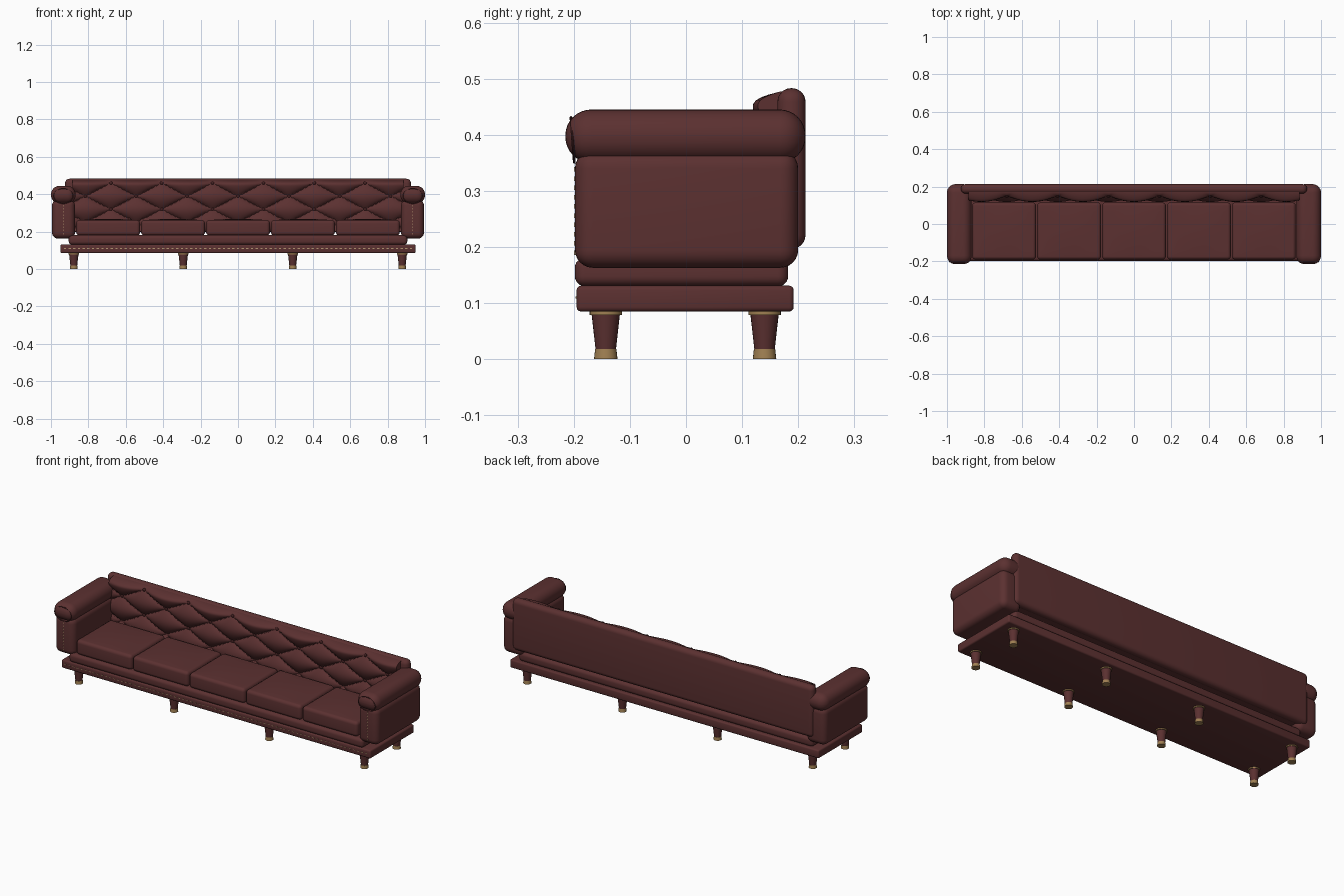
import bpy, bmesh, math
from mathutils import Matrix

if "Cube" in bpy.data.objects:
    bpy.data.objects.remove(bpy.data.objects["Cube"])


def material(name, rgb):
    m = bpy.data.materials.new(name)
    m.diffuse_color = (*rgb, 1)
    m.use_nodes = True
    m.node_tree.nodes["Principled BSDF"].inputs["Base Color"].default_value = m.diffuse_color
    return m


LEATHER = material("burgundy leather", (0.105, 0.030, 0.030))
DARK = material("dark burgundy", (0.060, 0.016, 0.017))
BRASS = material("brass", (0.35, 0.215, 0.085))
THREAD = material("tan thread", (0.45, 0.30, 0.16))


def finish(bm, name, mat):
    bmesh.ops.recalc_face_normals(bm, faces=bm.faces)
    me = bpy.data.meshes.new(name)
    bm.to_mesh(me)
    bm.free()
    me.materials.append(mat)
    ob = bpy.data.objects.new(name, me)
    bpy.context.collection.objects.link(ob)
    bpy.ops.object.select_all(action='DESELECT')
    ob.select_set(True)
    bpy.context.view_layer.objects.active = ob
    bpy.ops.object.shade_smooth_by_angle(angle=math.radians(35))
    return ob


def add_box(bm, lo, hi):
    c = [(a + b) / 2 for a, b in zip(lo, hi)]
    s = [b - a for a, b in zip(lo, hi)]
    bmesh.ops.create_cube(bm, size=1, matrix=Matrix.Translation(c) @ Matrix.Diagonal((*s, 1)))


def box(name, lo, hi, radius, mat=LEATHER, segments=6, crown=0):
    bm = bmesh.new()
    add_box(bm, lo, hi)
    bmesh.ops.bevel(bm, geom=bm.edges[:], offset=radius, segments=segments,
                    profile=0.5, affect='EDGES', clamp_overlap=True)
    if crown:  # pillow the upper half
        top = [f for f in bm.faces if f.normal.z > 0.99]
        bmesh.ops.subdivide_edges(bm, edges=list({e for f in top for e in f.edges}),
                                  cuts=7, use_grid_fill=True)
        for v in bm.verts:
            if v.co.z > hi[2] - 1e-4:
                u = (v.co.x - lo[0] - radius) / (hi[0] - lo[0] - 2 * radius) * 2 - 1
                w = (v.co.y - lo[1] - radius) / (hi[1] - lo[1] - 2 * radius) * 2 - 1
                v.co.z += crown * max(0, 1 - u * u) * max(0, 1 - w * w)
    return finish(bm, name, mat)


def cone(name, x, y, z0, z1, r0, r1, mat):
    bm = bmesh.new()
    bmesh.ops.create_cone(bm, cap_ends=True, segments=24, radius1=r0, radius2=r1, depth=z1 - z0,
                          matrix=Matrix.Translation((x, y, (z0 + z1) / 2)))
    finish(bm, name, mat)


# plinth, upper base and back
box("plinth", (-0.95, -0.195, 0.085), (0.95, 0.192, 0.131), 0.008, segments=3)
box("upper_base", (-0.905, -0.198, 0.130), (0.905, 0.182, 0.181), 0.018)
box("back", (-0.925, 0.163, 0.197), (0.925, 0.213, 0.483), 0.024)

# five seat cushions
for i in range(5):
    x = -0.868 + 0.3472 * i
    box(f"seat_cushion_{i + 1}", (x + 0.003, -0.190, 0.179), (x + 0.344, 0.115, 0.262),
        0.018, crown=0.006)

# diamond tufted panel
PX, PZ, ZB = 0.272, 0.14, 0.46


def tuft_y(x, z):
    u = (x - PX / 2) / PX + (z - ZB) / PZ
    v = (x - PX / 2) / PX - (z - ZB) / PZ
    puff = abs(math.sin(math.pi * u) * math.sin(math.pi * v)) ** 0.45
    y = 0.150 - 0.032 * puff
    edge = max(0, (z - 0.445) / 0.032)          # roll back at the top
    return y + (0.168 - y) * min(1, edge) ** 3


bm = bmesh.new()
NX, NZ, HX, Z0, Z1 = 260, 54, 0.885, 0.200, 0.477
rows = []
for j in range(NZ + 1):
    z = Z0 + (Z1 - Z0) * j / NZ
    xs = [-HX + 2 * HX * i / NX for i in range(NX + 1)]
    row = [bm.verts.new((x, tuft_y(x, z), z)) for x in xs]
    rows.append([bm.verts.new((-HX, 0.18, z))] + row + [bm.verts.new((HX, 0.18, z))])
for end in (0, -1):
    z = rows[end][0].co.z
    edge_row = [bm.verts.new((v.co.x, 0.18, z)) for v in rows[end]]
    if end == 0:
        rows.insert(0, edge_row)
    else:
        rows.append(edge_row)
for a, b in zip(rows, rows[1:]):
    for i in range(len(a) - 1):
        bm.faces.new((a[i], a[i + 1], b[i + 1], b[i]))
bmesh.ops.remove_doubles(bm, verts=bm.verts[:], dist=1e-5)
finish(bm, "tufted_panel", LEATHER)

# tuft buttons
bm = bmesh.new()
for r in range(3):
    z = ZB - r * PZ / 2
    for k in range(-6, 7):
        if (k + r) % 2:
            x = k * PX / 2
            bmesh.ops.create_uvsphere(bm, u_segments=12, v_segments=8, radius=0.009, matrix=
                                      Matrix.Translation((x, 0.147, z)) @ Matrix.Diagonal((1, 0.6, 1, 1)))
finish(bm, "tuft_buttons", DARK)

# arms, roll piping and arm stitching
for s, side in ((-1, "left"), (1, "right")):
    xa, xb = sorted((s * 0.872, s * 0.994))
    box(f"{side}_arm", (xa, -0.198, 0.163), (xb, 0.200, 0.372), 0.032)
    xa, xb = sorted((s * 0.868, s * 1.0))
    box(f"{side}_arm_roll", (xa, -0.215, 0.350), (xb, 0.213, 0.445), 0.046, segments=8)

    bm = bmesh.new()
    n, m = 40, 8
    loops = []
    for i in range(n):
        a = 2 * math.pi * i / n
        loop = []
        for j in range(m):
            b = 2 * math.pi * j / m
            k = 0.0025 * math.cos(b)
            loop.append(bm.verts.new((s * 0.934 + (0.052 + k) * math.cos(a),
                                      -0.202 - 0.003 * math.sin(a) + 0.0025 * math.sin(b),
                                      0.391 + (0.040 + k) * math.sin(a))))
        loops.append(loop)
    for i in range(n):
        p, q = loops[i], loops[(i + 1) % n]
        for j in range(m):
            bm.faces.new((p[j], p[(j + 1) % m], q[(j + 1) % m], q[j]))
    finish(bm, f"{side}_roll_piping", DARK)

    bm = bmesh.new()
    for i in range(10):
        z = 0.19 + i * 0.0165
        add_box(bm, (s * 0.935 - 0.0015, -0.200, z - 0.004), (s * 0.935 + 0.0015, -0.196, z + 0.004))
    finish(bm, f"{side}_arm_stitches", THREAD)

# stitching along the plinth front
bm = bmesh.new()
for i in range(75):
    x = -0.925 + i * 0.025
    add_box(bm, (x - 0.006, -0.1968, 0.1085), (x + 0.006, -0.194, 0.1115))
finish(bm, "plinth_stitches", THREAD)

# eight tapered legs with brass ring and foot
for row, y in (("front", -0.143), ("back", 0.140)):
    for i in range(4):
        x = -0.878 + i * 0.5853
        cone(f"{row}_leg_{i + 1}", x, y, 0.016, 0.087, 0.018, 0.026, LEATHER)
        cone(f"{row}_leg_ring_{i + 1}", x, y, 0.079, 0.0855, 0.029, 0.029, BRASS)
        cone(f"{row}_leg_foot_{i + 1}", x, y, 0.0, 0.018, 0.021, 0.019, BRASS)
